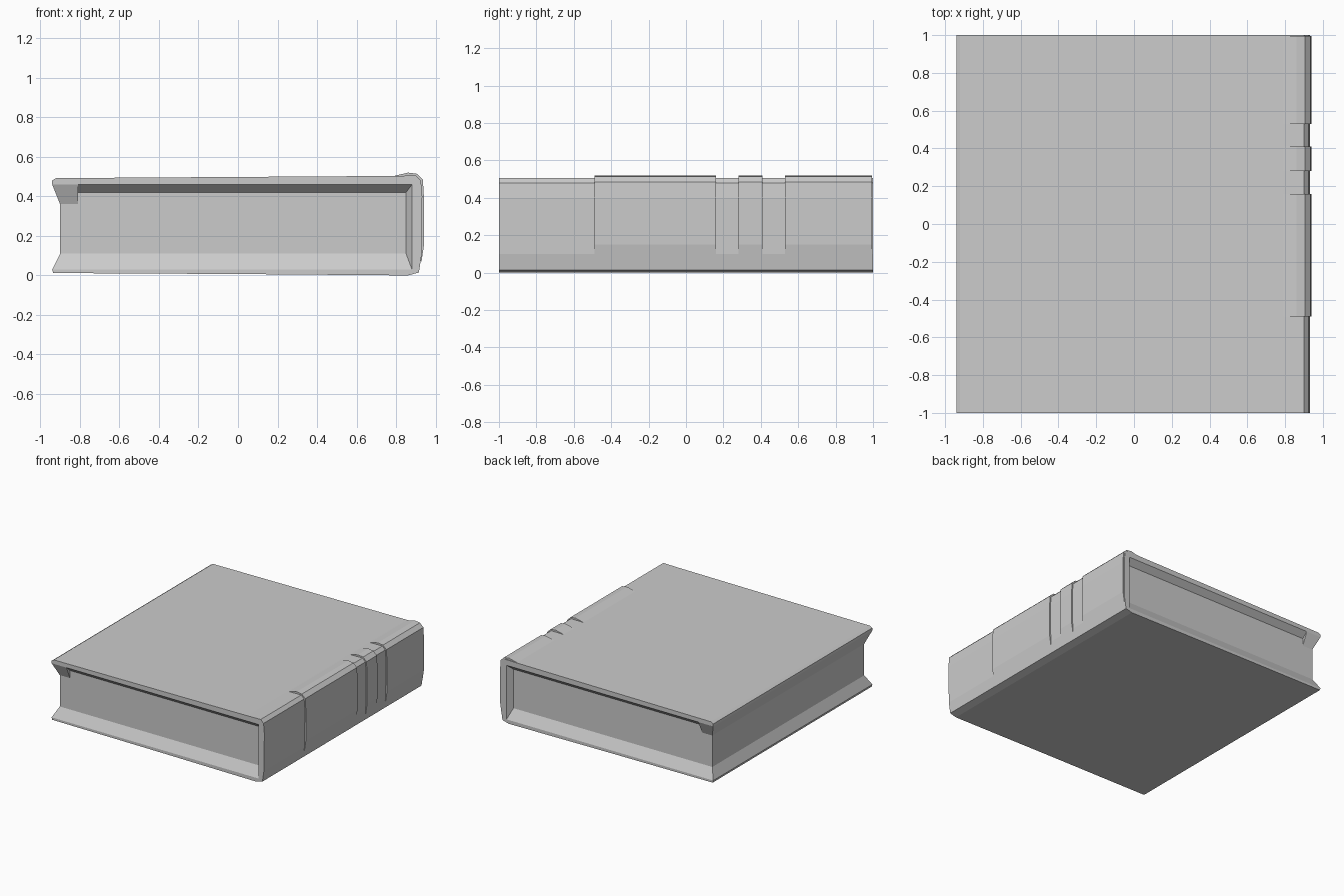
import bpy, bmesh

if "Cube" in bpy.data.objects:
    bpy.data.objects.remove(bpy.data.objects["Cube"])


def finish(name, bm, recalc=True):
    bmesh.ops.remove_doubles(bm, verts=bm.verts, dist=1e-5)
    bmesh.ops.dissolve_degenerate(bm, edges=bm.edges, dist=1e-5)
    if recalc:
        bmesh.ops.recalc_face_normals(bm, faces=bm.faces)
    me = bpy.data.meshes.new(name)
    bm.to_mesh(me)
    bm.free()
    ob = bpy.data.objects.new(name, me)
    bpy.context.collection.objects.link(ob)
    return ob


def extrude_profile(name, outer, inner, y0, y1):
    """Extrude an x/z outline along y; only the outer run gets side faces."""
    bm = bmesh.new()
    pts = outer + inner
    a = [bm.verts.new((x, y0, z)) for x, z in pts]
    b = [bm.verts.new((x, y1, z)) for x, z in pts]
    for i in range(len(outer) - 1):
        bm.faces.new((a[i], a[i + 1], b[i + 1], b[i]))
    bm.faces.new(a)
    bm.faces.new(b[::-1])
    return finish(name, bm)


# Cover: two boards joined by a rounded spine
cover_outer = [(-.94, .03), (-.935, .012), (0, .007), (.86, 0), (.915, .015),
               (.928, .1), (.932, .4), (.925, .48), (.9, .505), (.78, .503),
               (0, .498), (-.92, .492), (-.94, .48), (-.94, .46)]
extrude_profile("cover", cover_outer, [(.88, .46), (.88, .03)], -1, 1)

# Raised spine panels
band = [(.79, .503), (.86, .52), (.905, .514), (.935, .485), (.94, .4),
        (.94, .15), (.928, .07)]
for i, (y0, y1) in enumerate([(-.49, .16), (.28, .41), (.53, .995)]):
    extrude_profile(f"spine_panel_{i + 1}", band, [(.9, .1), (.9, .49)], y0, y1)

# Page block with sloping lips up to the cover edges, deeper at the fore edge
half = [((.88, -1), (.85, -.955), .42), ((-.81, -1), (-.81, -.955), .42),
        ((-.81, -1), (-.81, -.955), .36), ((-.94, -1), (-.9, -.955), .36)]
path = half + [((o[0], -o[1]), (n[0], -n[1]), z) for o, n, z in reversed(half)]
bm = bmesh.new()
cols = []
for o, n, ztop in path:
    cols.append([bm.verts.new((*p, z)) for p, z in
                 ((o, .03), (n, .11), (n, ztop), (o, .46))])
for i in range(len(cols) - 1):
    c, d = cols[i], cols[i + 1]
    step = path[i][0] == path[i + 1][0]
    if step:
        # small end wall where the deep corner lip stops
        bm.faces.new((c[2], c[3], d[2]))
        continue
    for k in range(3):
        bm.faces.new((c[k], c[k + 1], d[k + 1], d[k]))
# Sloping joints between the page ends and the spine
f, g = cols[0], cols[-1]
bm.faces.new((f[0], f[3], f[2], f[1]))
bm.faces.new((g[0], g[1], g[2], g[3]))
finish("page_block", bm, recalc=False)
